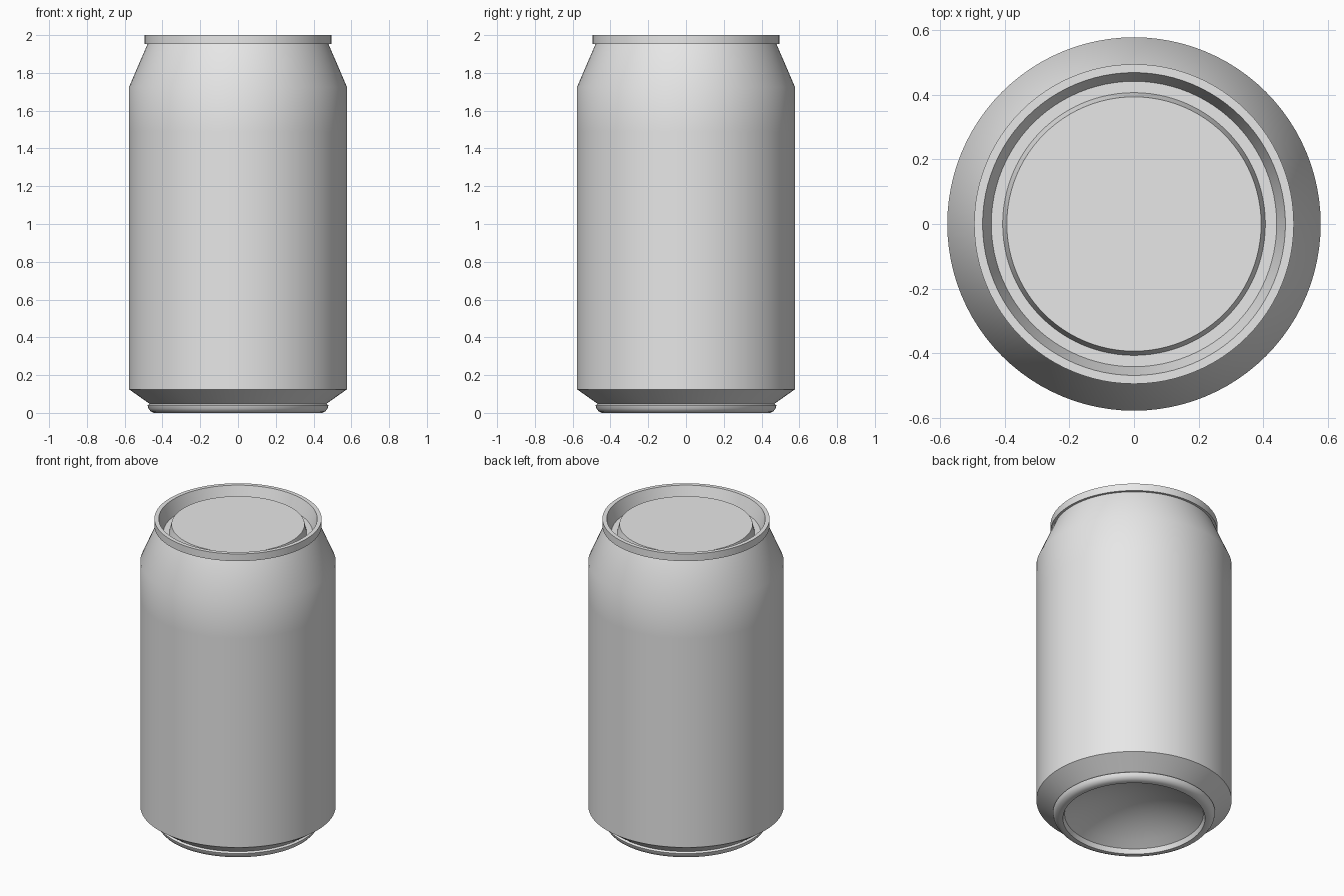
import bpy, math

cube = bpy.data.objects.get("Cube")
if cube:
    bpy.data.objects.remove(cube, do_unlink=True)

SEGMENTS = 96


def make_material(name, colour):
    mat = bpy.data.materials.new(name)
    mat.use_nodes = True
    mat.diffuse_color = colour
    mat.node_tree.nodes["Principled BSDF"].inputs["Base Color"].default_value = colour
    return mat


def lathe(name, profile, mat):
    """Spin (radius, height) points about z; a zero radius closes to a point."""
    verts, faces, rings = [], [], []
    for r, z in profile:
        count = SEGMENTS if r > 0 else 1
        rings.append((len(verts), count))
        for i in range(count):
            a = math.tau * i / SEGMENTS
            verts.append((r * math.cos(a), r * math.sin(a), z))
    for (a, na), (b, nb) in zip(rings, rings[1:]):
        for i in range(SEGMENTS):
            j = (i + 1) % SEGMENTS
            quad = [a + i % na, a + j % na, b + j % nb, b + i % nb]
            faces.append(list(dict.fromkeys(quad)))
    mesh = bpy.data.meshes.new(name)
    mesh.from_pydata(verts, [], faces)
    mesh.materials.append(mat)
    obj = bpy.data.objects.new(name, mesh)
    bpy.context.collection.objects.link(obj)
    bpy.ops.object.select_all(action="DESELECT")
    obj.select_set(True)
    bpy.context.view_layer.objects.active = obj
    bpy.ops.object.shade_smooth_by_angle(angle=math.radians(30))
    return obj


metal = make_material("grey metal", (0.8, 0.8, 0.8, 1))

# Domed underside, running from its centre out to the standing ring
dome_radius, dome_base, dome_depth = 0.41, 0.03, 0.13
dome = [(dome_radius * t / 8, dome_base + dome_depth * (1 - (t / 8) ** 2))
        for t in range(9)]
base = dome + [(0.42, 0.0), (0.445, 0.0)]
# Rounded foot
base += [(0.462, 0.008), (0.474, 0.022), (0.479, 0.04), (0.468, 0.048)]
lathe("domed_base", base, metal)

# Tapered bottom, straight wall and sloping shoulder
lathe("can_body", [(0.468, 0.048), (0.577, 0.125), (0.577, 1.49),
                   (0.577, 1.725), (0.479, 1.953)], metal)

# Overhanging rim, groove and raised lid panel
lathe("rim_and_lid", [(0.479, 1.953), (0.494, 1.953), (0.494, 2.0), (0.468, 2.0),
                      (0.441, 1.91), (0.406, 1.91), (0.393, 1.963), (0, 1.963)], metal)
